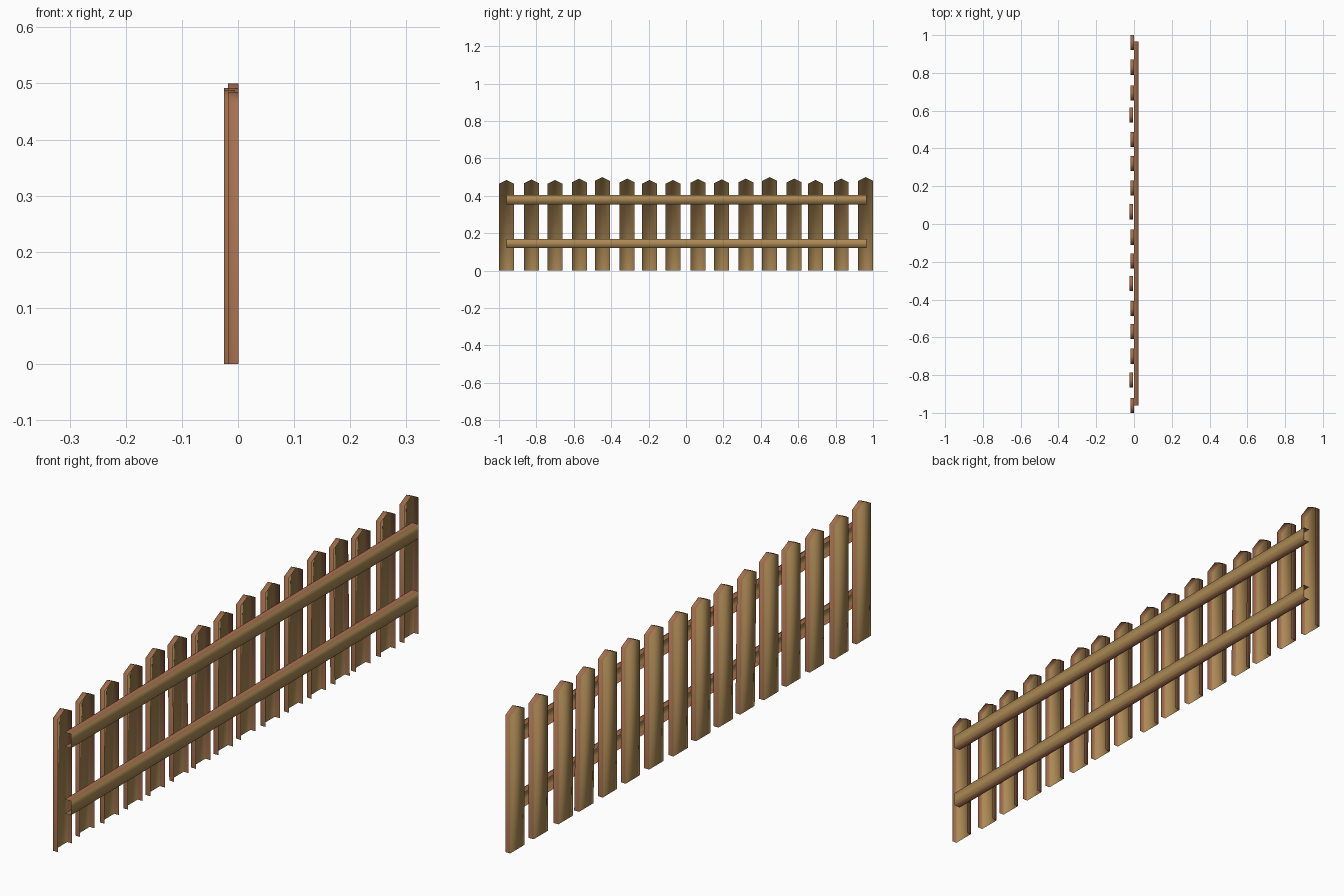
import bpy

cube = bpy.data.objects.get("Cube")
if cube:
    bpy.data.objects.remove(cube, do_unlink=True)


def material(name, colour):
    m = bpy.data.materials.new(name)
    m.use_nodes = True
    m.diffuse_color = colour
    m.node_tree.nodes["Principled BSDF"].inputs["Base Color"].default_value = colour
    return m


FACE_WOOD = material("tan wood", (0.41, 0.25, 0.09, 1))
EDGE_WOOD = material("reddish brown wood", (0.37, 0.16, 0.075, 1))


def shell(name, outline, x_face, x_open, open_edges):
    """Board shell: one flat face at x_face, edge walls back to an open side at x_open."""
    n = len(outline)
    verts = [(x, y, z) for x in (x_face, x_open) for y, z in outline]
    faces = [list(range(n))]
    for i in range(n):
        if i not in open_edges:
            j = (i + 1) % n
            faces.append([j, i, i + n, j + n])
    # outline runs counter-clockwise as seen from +x
    if x_face < x_open:
        faces = [f[::-1] for f in faces]
    mesh = bpy.data.meshes.new(name)
    mesh.from_pydata(verts, [], faces)
    mesh.materials.append(FACE_WOOD)
    mesh.materials.append(EDGE_WOOD)
    for p in mesh.polygons:
        p.material_index = 0 if abs(p.normal.x) > 0.5 else 1
        p.use_smooth = True
    obj = bpy.data.objects.new(name, mesh)
    bpy.context.collection.objects.link(obj)
    return obj


# Pickets: pointed boards, open at the bottom and on the rail side
centres = [-0.96, -0.826, -0.70, -0.57, -0.447, -0.315, -0.195, -0.07,
           0.065, 0.19, 0.32, 0.447, 0.578, 0.693, 0.83, 0.96]
heights = [0.485, 0.488, 0.485, 0.492, 0.5, 0.492, 0.485, 0.485,
           0.49, 0.488, 0.492, 0.5, 0.492, 0.485, 0.492, 0.5]
forward = {1, 8}      # boards nailed a little proud of the row
leaning = {5, 12}     # boards tipped slightly forward at the top
HALF = 0.04
for i, (y, top) in enumerate(zip(centres, heights)):
    outline = [(y - HALF, 0), (y + HALF, 0), (y + HALF, top - 0.02),
               (y, top), (y - HALF, top - 0.02)]
    shift = -0.007 if i in forward else 0
    picket = shell(f"picket_{i + 1}", outline, -0.018 + shift, 0.001 + shift, {0})
    if i in leaning:
        for v in picket.data.vertices:
            v.co.x -= 0.014 * v.co.z

# Rails: long boards, open at both ends and towards the pickets
for name, low in (("lower_rail", 0.12), ("upper_rail", 0.355)):
    y0, y1, high = -0.96, 0.965, low + 0.05
    shell(name, [(y0, low), (y1, low), (y1, high), (y0, high)], 0.024, 0, {1, 3})
